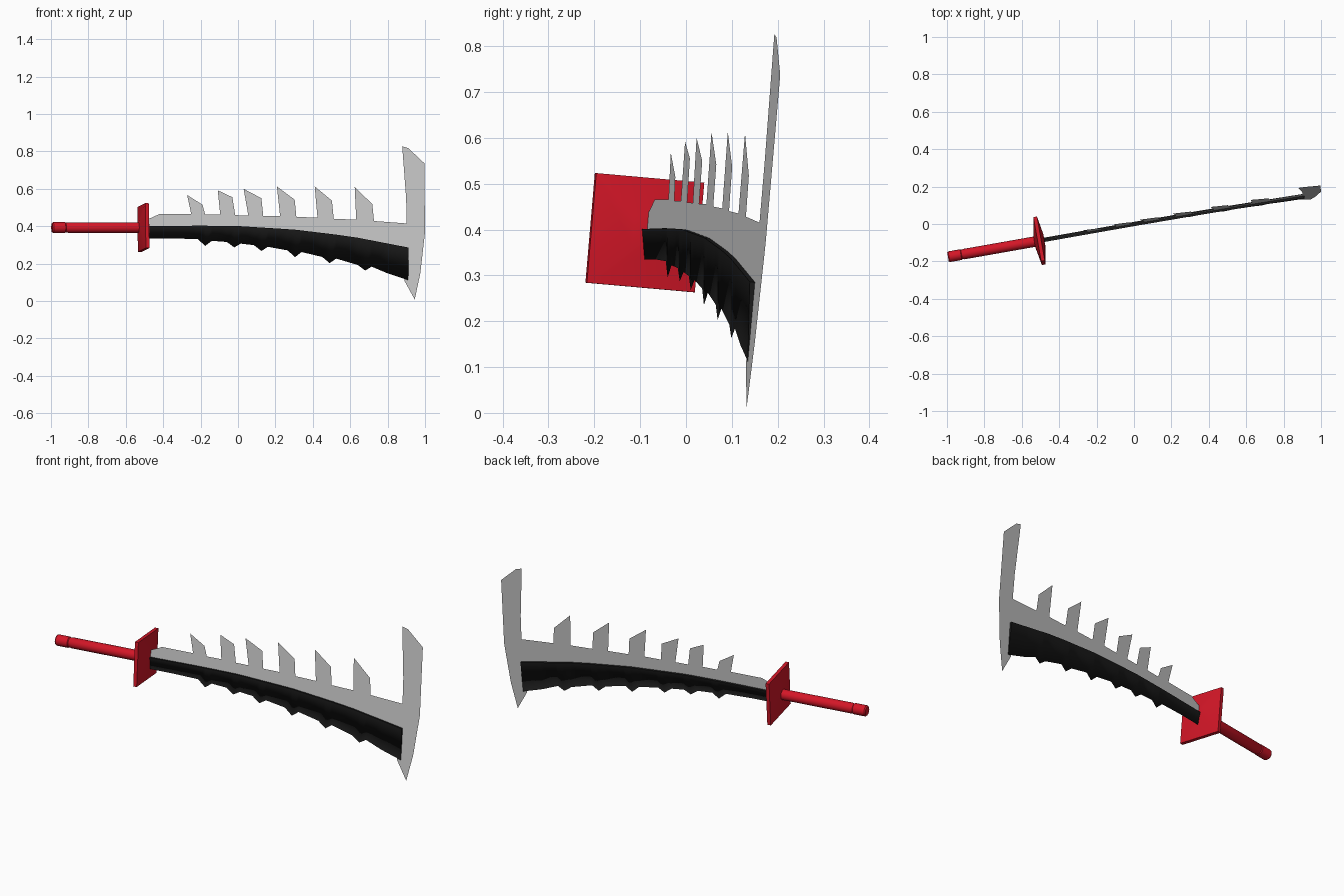
import bpy, bmesh
from math import radians, sin, cos, pi
from mathutils import Euler

if "Cube" in bpy.data.objects:
    bpy.data.objects.remove(bpy.data.objects["Cube"])

YAW, ROLL = radians(10), radians(5)
HALF = 0.011          # half thickness of the blade
BEVEL = 0.012


def local(x, z):
    """Front-view grid position -> position in the tilted plane of the sword."""
    w = (z - 0.4) / cos(ROLL)
    return (x + sin(YAW) * sin(ROLL) * w) / cos(YAW), w


def finish(name, bm, color=None, mirror=False):
    bmesh.ops.recalc_face_normals(bm, faces=bm.faces) if not mirror else None
    me = bpy.data.meshes.new(name)
    bm.to_mesh(me)
    bm.free()
    ob = bpy.data.objects.new(name, me)
    bpy.context.collection.objects.link(ob)
    ob.location = (0, 0, 0.4)
    ob.rotation_euler = Euler((-ROLL, 0, YAW))
    if mirror:
        m = ob.modifiers.new("both_sides", 'MIRROR')
        m.use_axis = (False, True, False)
        m.merge_threshold = 0.0005
    if color:
        mat = bpy.data.materials.new(name + "_colour")
        mat.diffuse_color = color
        mat.use_nodes = True
        mat.node_tree.nodes["Principled BSDF"].inputs["Base Color"].default_value = mat.diffuse_color
        me.materials.append(mat)
    bpy.ops.object.select_all(action='DESELECT')
    ob.select_set(True)
    bpy.context.view_layer.objects.active = ob
    bpy.ops.object.shade_smooth_by_angle(angle=radians(35))
    return ob


def lathe(name, profile, sides, phase, color):
    """Rings of (position, radius) along the sword axis, capped at both ends."""
    bm = bmesh.new()
    rings = [[bm.verts.new((u, r * cos(phase + 2 * pi * i / sides),
                            r * sin(phase + 2 * pi * i / sides) - 0.007))
              for i in range(sides)] for u, r in profile]
    for a, b in zip(rings, rings[1:]):
        for i in range(sides):
            j = (i + 1) % sides
            bm.faces.new((a[i], a[j], b[j], b[i]))
    bm.faces.new(rings[0])
    bm.faces.new(rings[-1])
    return finish(name, bm, color)


# Line where the steel spine meets the dark cutting edge
JOINT = [(-0.48, 0.40), (-0.2, 0.402), (0, 0.40), (0.3, 0.381), (0.6, 0.345), (0.91, 0.285)]


def joint_z(x):
    for (x0, z0), (x1, z1) in zip(JOINT, JOINT[1:]):
        if x <= x1:
            return z0 + (z1 - z0) * (x - x0) / (x1 - x0)
    return JOINT[-1][1]


# Spine with six spikes and the tall cross-piece at the tip, one bevelled outline
spikes = [
    [(-0.25, 0.465), (-0.272, 0.567), (-0.19, 0.515), (-0.175, 0.462)],
    [(-0.095, 0.462), (-0.108, 0.592), (-0.03, 0.555), (-0.015, 0.459)],
    [(0.055, 0.458), (0.03, 0.600), (0.125, 0.55), (0.135, 0.456)],
    [(0.225, 0.455), (0.208, 0.613), (0.303, 0.542), (0.312, 0.450)],
    [(0.425, 0.446), (0.41, 0.613), (0.502, 0.537), (0.512, 0.440)],
    [(0.632, 0.435), (0.624, 0.610), (0.718, 0.518), (0.727, 0.428)],
]
outline = [(x, z - BEVEL) for x, z in JOINT[:-1]] + [(0.905, 0.274)]
outline += [(0.889, 0.11), (0.945, 0.008), (0.975, 0.15), (1.0, 0.37), (0.996, 0.737),
            (0.91, 0.818), (0.878, 0.827), (0.899, 0.55), (0.902, 0.415)]
for s in reversed(spikes):
    outline += reversed(s)
outline += [(-0.42, 0.465), (-0.48, 0.438)]

bm = bmesh.new()
verts = [bm.verts.new((u, 0, w)) for u, w in (local(*p) for p in outline)]
face = bm.faces.new(verts)
face.normal_update()
if face.normal.y > 0:
    face.normal_flip()
bmesh.ops.inset_region(bm, faces=[face], thickness=BEVEL, depth=HALF, use_even_offset=True)
finish("spiked_spine", bm, mirror=True)

# Dark cutting edge, tapering to nothing, with a small tooth under each spike
edge = [(-0.48, 0.335), (-0.35, 0.335)]
teeth = [(-0.17, 0.325, 0.295), (-0.015, 0.31, 0.287), (0.13, 0.293, 0.268),
         (0.31, 0.265, 0.235), (0.495, 0.23, 0.203), (0.685, 0.187, 0.163)]
for x, z, tip in teeth:
    edge += [(x - 0.045, z + 0.006), (x - 0.005, tip), (x + 0.03, z - 0.003)]
edge += [(0.8, 0.148), (0.91, 0.112)]
bm = bmesh.new()
rows = []
for x, z in edge:
    u, w = local(x, z)
    ut, wt = local(x, joint_z(x))
    rows.append((bm.verts.new((u, 0, w)), bm.verts.new((ut, -HALF - 0.0003, wt)),
                 bm.verts.new((ut, 0, wt))))
for (a, b, c), (d, e, f) in zip(rows, rows[1:]):
    bm.faces.new((a, d, e, b))
    bm.faces.new((b, e, f, c))
bm.faces.new(rows[0])
bm.faces.new(reversed(rows[-1]))
finish("cutting_edge", bm, (0.012, 0.012, 0.012, 1), mirror=True)

# Square guard rising to a shallow pyramid on both sides
RED = (0.65, 0.008, 0.02, 1)
R2 = 2 ** 0.5
lathe("guard", [(-0.541, 0.03 * R2), (-0.523, 0.12 * R2), (-0.504, 0.12 * R2),
                (-0.487, 0.03 * R2)], 4, pi / 4, RED)

# Round grip with a grooved pommel
lathe("grip", [(-1.010, 0.024), (-1.004, 0.029), (-0.94, 0.029), (-0.936, 0.026),
               (-0.928, 0.026), (-0.924, 0.028), (-0.52, 0.028)], 16, 0, RED)
